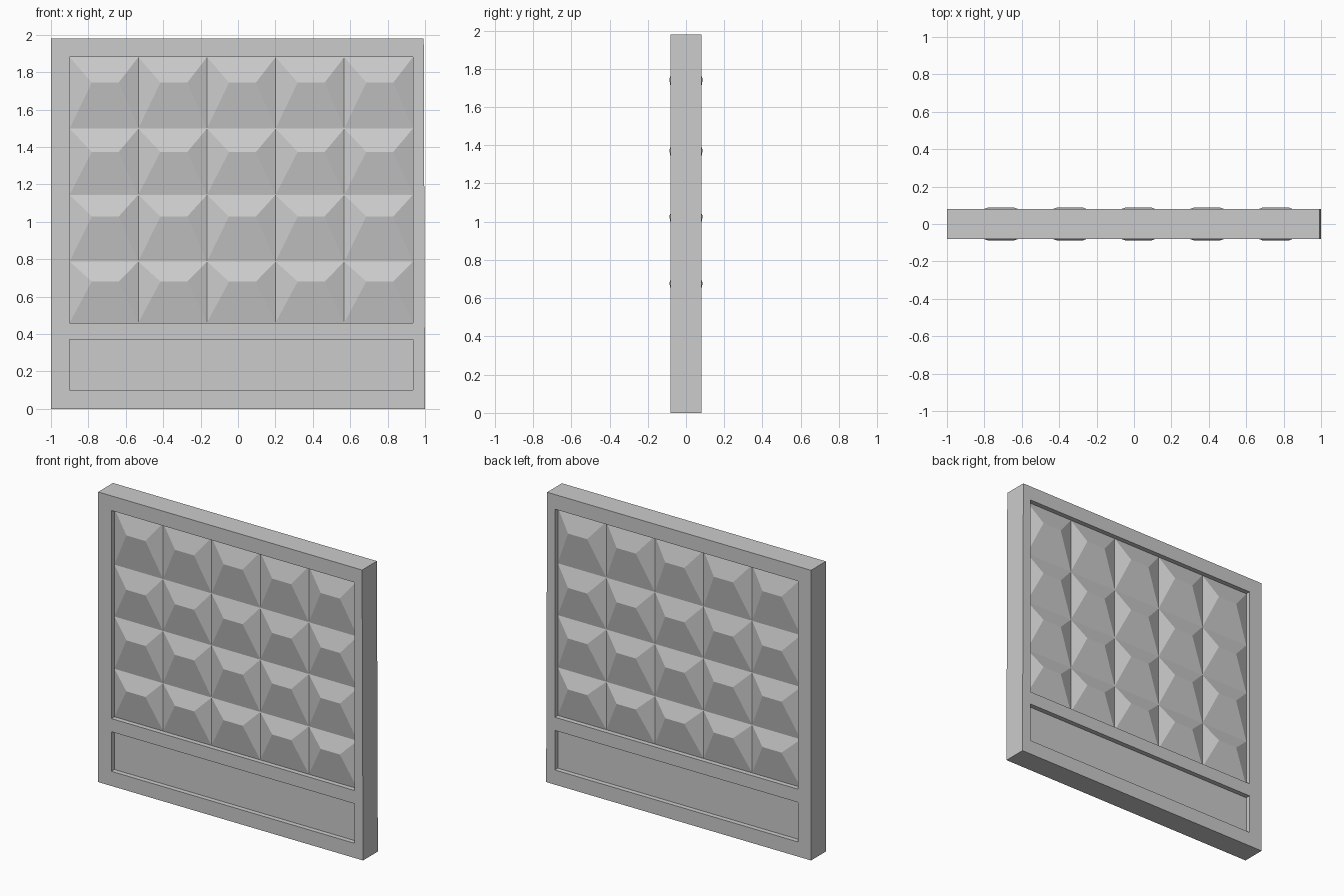
import bpy, bmesh

if "Cube" in bpy.data.objects:
    bpy.data.objects.remove(bpy.data.objects["Cube"])

HALF = 0.08      # half thickness of the slab
FLOOR = 0.047    # distance of recess floors from the mid plane
RIDGE = 0.087    # distance of relief ridges from the mid plane


def make_object(name, bm):
    bmesh.ops.recalc_face_normals(bm, faces=bm.faces)
    mesh = bpy.data.meshes.new(name)
    bm.to_mesh(mesh)
    bm.free()
    ob = bpy.data.objects.new(name, mesh)
    bpy.context.collection.objects.link(ob)
    return ob


def box(name, lo, hi):
    bm = bmesh.new()
    bmesh.ops.create_cube(bm, size=1)
    for v in bm.verts:
        for i in range(3):
            v.co[i] = hi[i] if v.co[i] > 0 else lo[i]
    return make_object(name, bm)


# Slab, with the right edge leaning in slightly at the top
slab = box("wall_panel", (-1, -HALF, 0), (1, HALF, 1.98))
for v in slab.data.vertices:
    if v.co.z > 1:
        v.co.x = 0.993 if v.co.x > 0 else -1

# Recesses on both faces: large relief field and low plain band
bpy.context.view_layer.objects.active = slab
slab.select_set(True)
for label, z0, z1 in (("field", 0.46, 1.88), ("band", 0.10, 0.37)):
    for side in (-1, 1):
        ys = sorted((side * FLOOR, side * 0.2))
        cutter = box(label + "_cutter", (-0.90, ys[0], z0), (0.935, ys[1], z1))
        cutter.hide_render = True
        mod = slab.modifiers.new("recess", 'BOOLEAN')
        mod.operation = 'DIFFERENCE'
        mod.solver = 'EXACT'
        mod.object = cutter
        bpy.ops.object.modifier_apply(modifier=mod.name)
        bpy.data.objects.remove(cutter)

# Relief: hipped pyramids, ridge set above the middle of each cell
row_edges = [0.46, 0.787, 1.144, 1.498, 1.88]
ridge_heights = [0.68, 1.028, 1.373, 1.744]
width = 1.835 / 5
bm = bmesh.new()
for row, zr in enumerate(ridge_heights):
    z0, z1 = row_edges[row], row_edges[row + 1]
    for col in range(5):
        x0 = -0.90 + col * width
        x1 = x0 + width
        a, b, c, d = [bm.verts.new((x, -FLOOR, z)) for x, z in
                      ((x0, z0), (x1, z0), (x1, z1), (x0, z1))]
        l, r = [bm.verts.new((x, -RIDGE, zr)) for x in (x0 + 0.118, x0 + 0.262)]
        for f in ((a, b, r, l), (b, c, r), (c, d, l, r), (d, a, l)):
            bm.faces.new(f)
bmesh.ops.remove_doubles(bm, verts=bm.verts, dist=0.0001)
relief = make_object("pyramid_relief", bm)

# Make sure the relief faces outwards, then repeat it on the back
if relief.data.polygons[0].normal.y > 0:
    relief.data.flip_normals()
mirror = relief.modifiers.new("both_sides", 'MIRROR')
mirror.use_axis = (False, True, False)
mirror.use_mirror_merge = False
